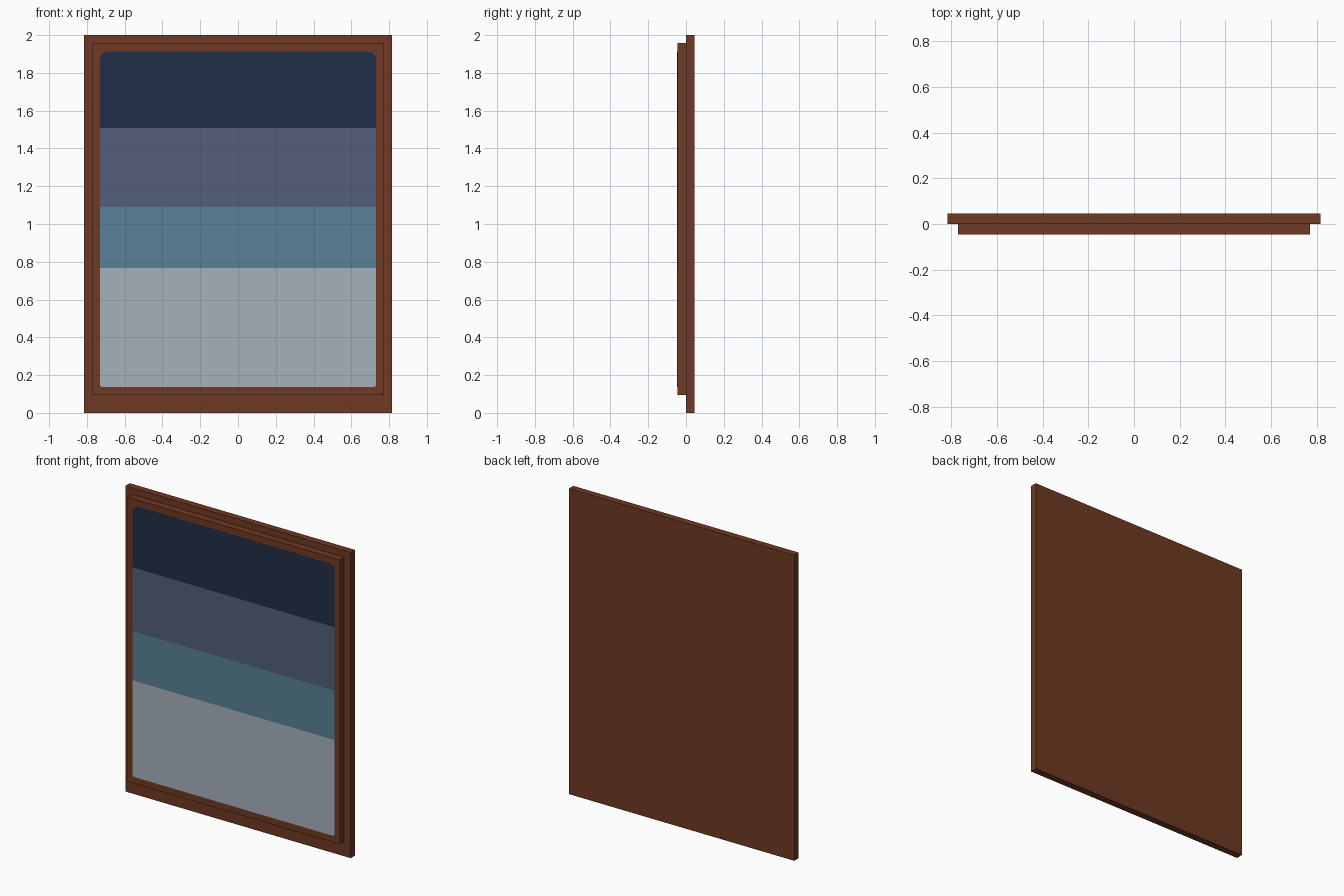
import bpy, bmesh, math

if "Cube" in bpy.data.objects:
    bpy.data.objects.remove(bpy.data.objects["Cube"])


def material(name, rgb):
    # sRGB 0-255 to linear diffuse colour
    lin = [((c / 255 + 0.055) / 1.055) ** 2.4 for c in rgb]
    m = bpy.data.materials.new(name)
    m.diffuse_color = (*lin, 1)
    m.use_nodes = True
    m.node_tree.nodes["Principled BSDF"].inputs["Base Color"].default_value = m.diffuse_color
    return m


wood = material("brown_wood", (110, 58, 35))
bands = [material("pale_grey", (166, 177, 187)), material("teal", (88, 130, 150)),
         material("slate_blue", (83, 95, 120)), material("navy", (34, 46, 71))]
HEIGHTS = [0.768, 1.091, 1.507]


def add_object(name, bm, mats):
    bmesh.ops.recalc_face_normals(bm, faces=bm.faces)
    mesh = bpy.data.meshes.new(name)
    bm.to_mesh(mesh)
    bm.free()
    for m in mats:
        mesh.materials.append(m)
    ob = bpy.data.objects.new(name, mesh)
    bpy.context.collection.objects.link(ob)
    return ob


def board(name, half_w, y0, y1, z0, z1):
    bm = bmesh.new()
    bmesh.ops.create_cube(bm, size=1)
    for v in bm.verts:
        v.co = (v.co.x * 2 * half_w, (y0 + y1) / 2 + v.co.y * (y1 - y0),
                (z0 + z1) / 2 + v.co.z * (z1 - z0))
    return add_object(name, bm, [wood])


# Back board and the smaller raised front board
board("back_board", 0.816, 0, 0.0455, 0, 2)
board("front_board", 0.769, -0.0455, 0, 0.095, 1.957)

# Striped panel: rounded outline, thin plate on the front board
W, Z0, Z1, Y = 0.73, 0.138, 1.912, -0.0455
corners = [(W, Z1, 0.04, 0), (-W, Z1, 0.04, 90), (-W, Z0, 0.01, 180), (W, Z0, 0.01, 270)]
bm = bmesh.new()
outline = []
for x, z, r, start in corners:
    cx = x - math.copysign(r, x)
    cz = z - r if z == Z1 else z + r
    for i in range(7):
        a = math.radians(start + 15 * i)
        outline.append(bm.verts.new((cx + r * math.cos(a), Y, cz + r * math.sin(a))))
face = bm.faces.new(outline)
ext = bmesh.ops.extrude_face_region(bm, geom=[face])
for v in [g for g in ext["geom"] if isinstance(g, bmesh.types.BMVert)]:
    v.co.y -= 0.001

# Cut the panel at each band height and colour it by height
for h in HEIGHTS:
    bmesh.ops.bisect_plane(bm, geom=bm.verts[:] + bm.edges[:] + bm.faces[:],
                           plane_co=(0, 0, h), plane_no=(0, 0, 1))
for f in bm.faces:
    f.material_index = sum(f.calc_center_median().z > h for h in HEIGHTS)
add_object("striped_panel", bm, bands)
